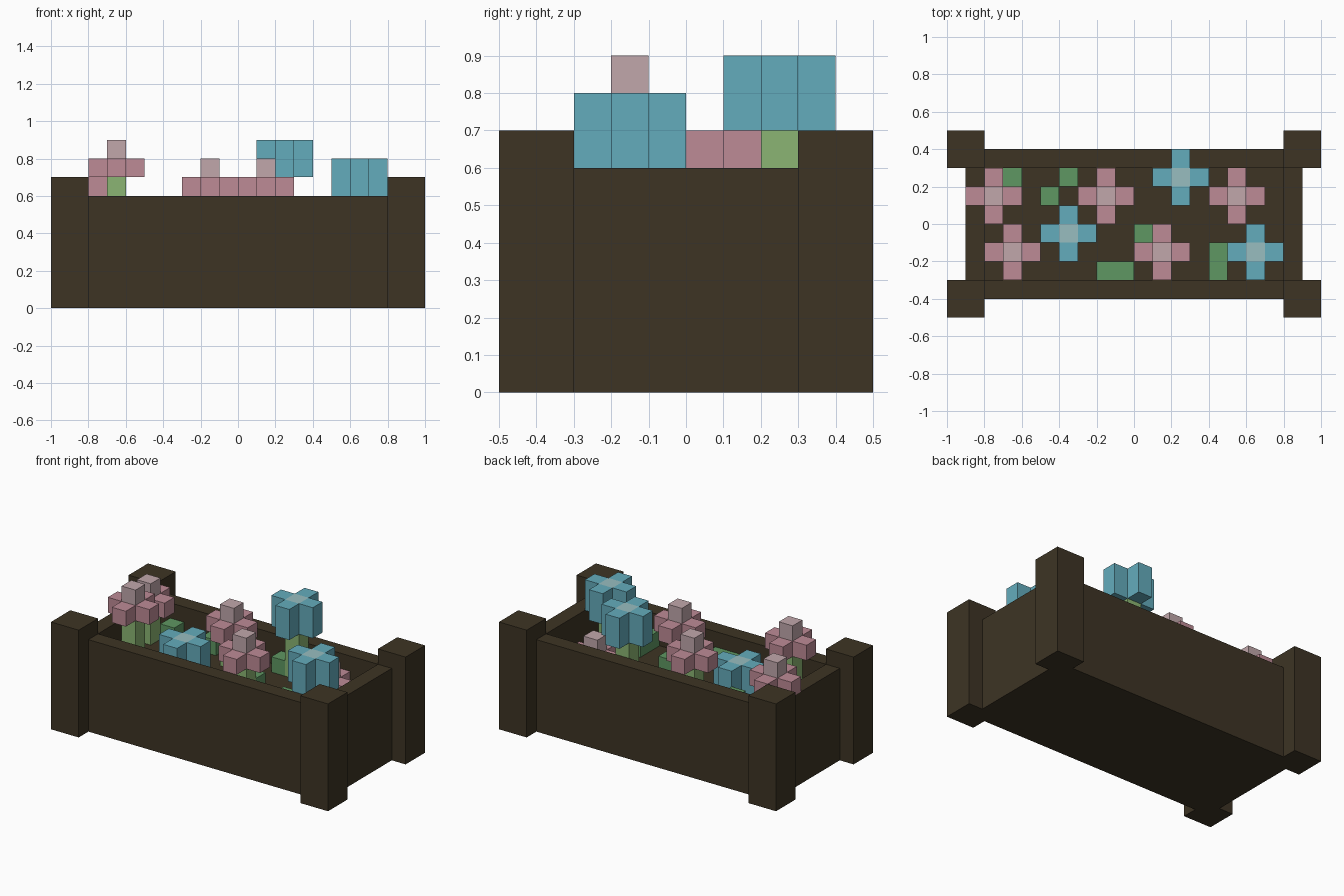
import bpy
import bmesh

cube = bpy.data.objects.get("Cube")
if cube:
    bpy.data.objects.remove(cube, do_unlink=True)


def linear(c):
    c /= 255
    return c / 12.92 if c <= 0.04045 else ((c + 0.055) / 1.055) ** 2.4


def material(name, rgb):
    mat = bpy.data.materials.new(name)
    mat.use_nodes = True
    col = tuple(linear(c) for c in rgb) + (1.0,)
    mat.diffuse_color = col
    bsdf = mat.node_tree.nodes["Principled BSDF"]
    bsdf.inputs["Base Color"].default_value = col
    bsdf.inputs["Roughness"].default_value = 0.9
    return mat


WOOD = material("dark_wood", (61, 52, 36))
PINK = material("pink_petal", (190, 139, 150))
PALE_PINK = material("pale_pink_centre", (193, 167, 171))
BLUE = material("blue_petal", (100, 172, 188))
PALE_BLUE = material("pale_blue_centre", (152, 190, 192))
LEAF = material("leaf_green", (95, 151, 98))
STEM = material("stem_green", (139, 181, 115))


def boxes(name, parts, mats):
    """One object from boxes given as (low corner, high corner, material index)."""
    bm = bmesh.new()
    for lo, hi, index in parts:
        verts = bmesh.ops.create_cube(bm, size=1)["verts"]
        for v in verts:
            v.co = [hi[i] if v.co[i] > 0 else lo[i] for i in range(3)]
        for f in {f for v in verts for f in v.link_faces}:
            f.material_index = index
    mesh = bpy.data.meshes.new(name)
    bm.to_mesh(mesh)
    bm.free()
    for m in mats:
        mesh.materials.append(m)
    obj = bpy.data.objects.new(name, mesh)
    bpy.context.collection.objects.link(obj)
    return obj


def column(x, y, z0, z1, index=0):
    return ((x - 0.05, y - 0.05, z0), (x + 0.05, y + 0.05, z1), index)


SOIL = 0.4

# Planter: soil block, walls and corner posts
boxes("soil", [((-0.8, -0.3, 0), (0.8, 0.3, SOIL), 0)], [WOOD])
for s, end in ((-1, "front"), (1, "back")):
    y0, y1 = sorted((s * 0.3, s * 0.4))
    boxes(f"{end}_wall", [((-0.8, y0, 0), (0.8, y1, 0.6), 0)], [WOOD])
    for t, side in ((-1, "right"), (1, "left")):
        x0, x1 = sorted((t * 0.8, t * 1.0))
        p0, p1 = sorted((s * 0.3, s * 0.5))
        boxes(f"{end}_{side}_post", [((x0, p0, 0), (x1, p1, 0.7), 0)], [WOOD])
for t, side in ((-1, "right"), (1, "left")):
    x0, x1 = sorted((t * 0.8, t * 0.9))
    boxes(f"{side}_wall", [((x0, -0.3, 0), (x1, 0.3, 0.6), 0)], [WOOD])


# Flowers: four petals around a centre, on a stem
def flower(name, x, y, z, petal_height, centre_height, mats):
    parts = [column(x + dx, y + dy, z, z + petal_height)
             for dx, dy in ((0.1, 0), (-0.1, 0), (0, 0.1), (0, -0.1))]
    parts.append(column(x, y, z, z + centre_height, 1))
    boxes(name + "_bloom", parts, mats)
    if z > SOIL:
        boxes(name + "_stem", [column(x, y, SOIL, z)], [STEM])


pink_spots = [(-0.75, 0.15, 0.6), (-0.65, -0.15, 0.7), (-0.15, 0.15, 0.6),
              (0.15, -0.15, 0.6), (0.55, 0.15, 0.4)]
for i, (x, y, z) in enumerate(pink_spots, 1):
    flower(f"pink_flower_{i}", x, y, z, 0.1, 0.2, [PINK, PALE_PINK])

blue_spots = [(0.25, 0.25, 0.7), (-0.35, -0.05, 0.4), (0.65, -0.15, 0.6)]
for i, (x, y, z) in enumerate(blue_spots, 1):
    flower(f"blue_flower_{i}", x, y, z, 0.2, 0.2, [BLUE, PALE_BLUE])

# Leaves resting on the soil
leaf_spots = [(-0.65, 0.25), (-0.35, 0.25), (-0.45, 0.15), (0.05, -0.05),
              (0.15, -0.05), (-0.15, -0.25), (-0.05, -0.25), (0.45, -0.25),
              (0.45, -0.15), (0.55, -0.15), (0.15, 0.25)]
for i, (x, y) in enumerate(leaf_spots, 1):
    boxes(f"leaf_{i}", [column(x, y, SOIL, SOIL + 0.1)], [LEAF])
